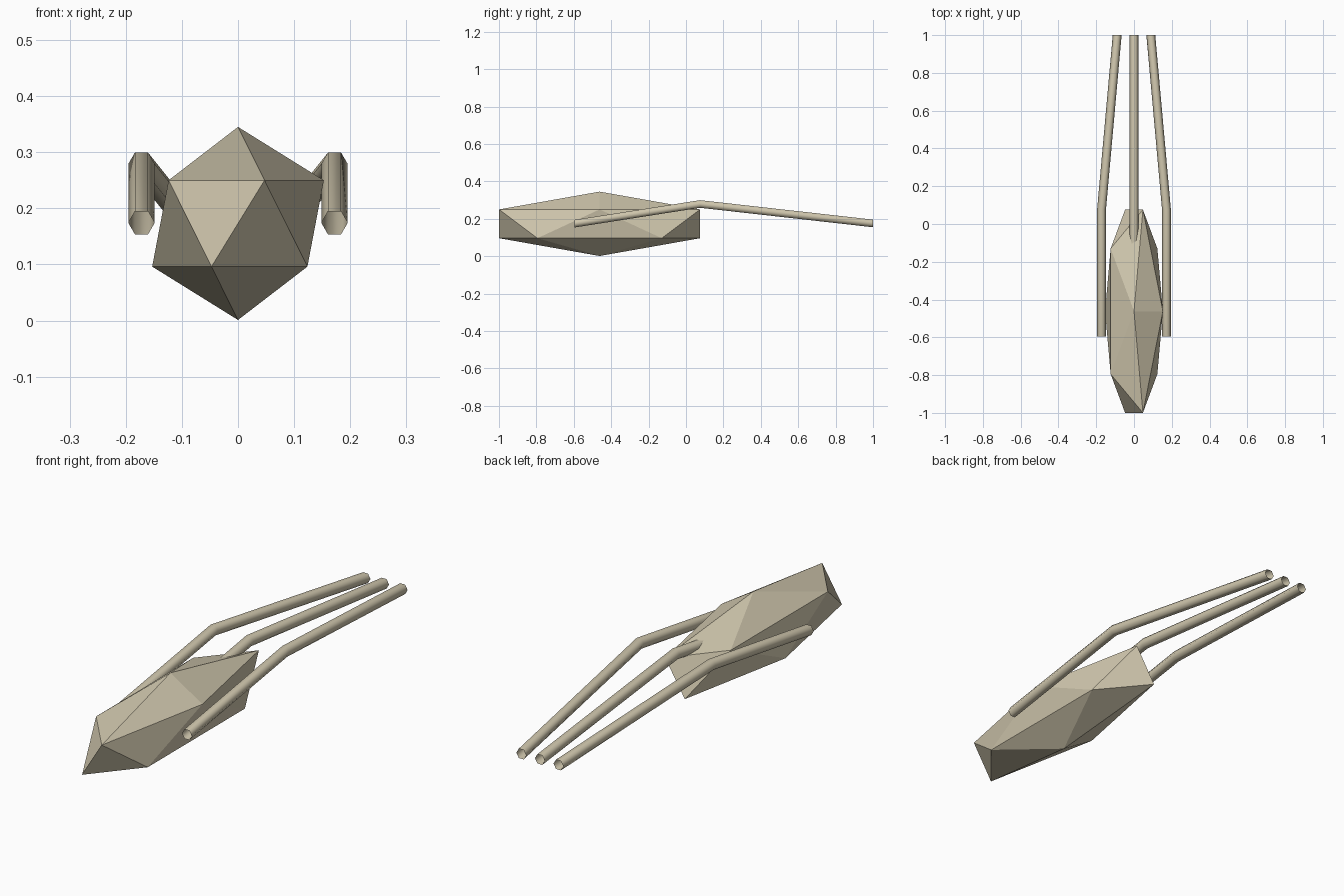
import bpy, bmesh, math
from mathutils import Matrix

if "Cube" in bpy.data.objects:
    bpy.data.objects.remove(bpy.data.objects["Cube"])

sand = bpy.data.materials.new("pale_sand")
sand.diffuse_color = (0.63, 0.57, 0.42, 1)
sand.use_nodes = True
sand.node_tree.nodes["Principled BSDF"].inputs["Base Color"].default_value = sand.diffuse_color


def make_object(name, bm, smooth):
    mesh = bpy.data.meshes.new(name)
    bmesh.ops.recalc_face_normals(bm, faces=bm.faces)
    for f in bm.faces:
        f.smooth = smooth
    bm.to_mesh(mesh)
    bm.free()
    mesh.materials.append(sand)
    obj = bpy.data.objects.new(name, mesh)
    bpy.context.collection.objects.link(obj)
    return obj


# Faceted body: a stretched icosahedron
bm = bmesh.new()
bmesh.ops.create_icosphere(bm, subdivisions=1, radius=1.0)
bmesh.ops.transform(bm, verts=bm.verts, matrix=Matrix.Translation((0, -0.462, 0.173))
                    @ Matrix.Diagonal((0.171, 0.632, 0.172, 1)))
make_object("body", bm, False)


# Bent six-sided tubes with open ends
def tube(name, path, radius=0.0235):
    bm = bmesh.new()
    rings = []
    for x, y, z in path:
        rings.append([bm.verts.new((x + radius * math.cos(i * math.pi / 3), y,
                                    z + radius * math.sin(i * math.pi / 3)))
                      for i in range(6)])
    for a, b in zip(rings, rings[1:]):
        for i in range(6):
            j = (i + 1) % 6
            bm.faces.new((a[i], a[j], b[j], b[i]))
    make_object(name, bm, True)


for name, side in (("left_tube", -1), ("middle_tube", 0), ("right_tube", 1)):
    tube(name, [(side * 0.172, -0.595, 0.174),
                (side * 0.172, 0.075, 0.279),
                (side * 0.089, 1.0, 0.175)])
